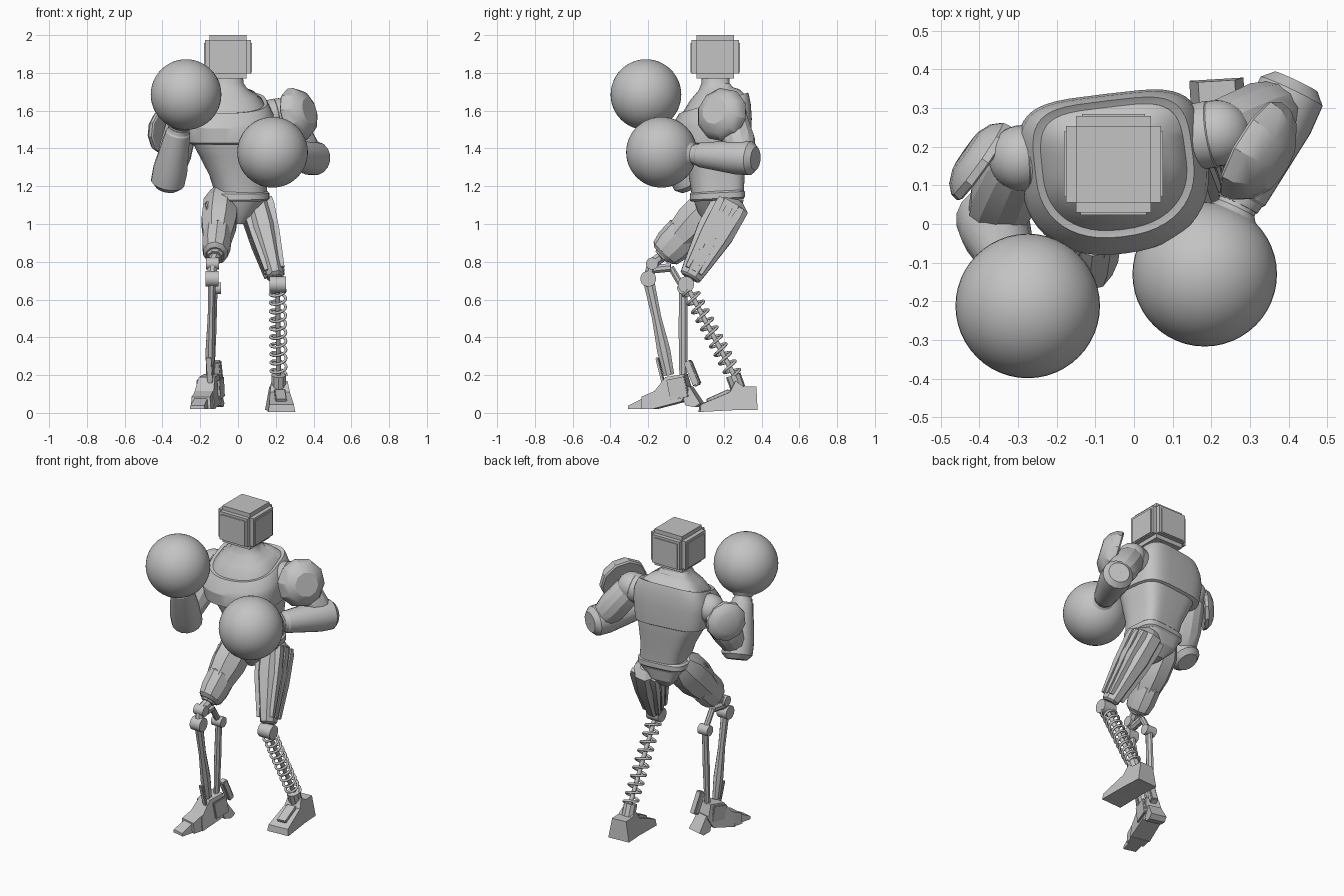
import bpy, bmesh, math
from mathutils import Vector, Matrix

cube = bpy.data.objects.get("Cube")
if cube:
    bpy.data.objects.remove(cube, do_unlink=True)

grey = bpy.data.materials.new("plain grey")
grey.use_nodes = True
grey.diffuse_color = (0.55, 0.55, 0.55, 1)
grey.node_tree.nodes["Principled BSDF"].inputs["Base Color"].default_value = (0.55, 0.55, 0.55, 1)
parts = []


def finish(name, bm):
    bmesh.ops.recalc_face_normals(bm, faces=bm.faces)
    mesh = bpy.data.meshes.new(name)
    bm.to_mesh(mesh)
    bm.free()
    mesh.materials.append(grey)
    obj = bpy.data.objects.new(name, mesh)
    bpy.context.collection.objects.link(obj)
    parts.append(obj)
    return obj


def loft(name, rings):
    """Skin a stack of point rings and cap both ends."""
    bm = bmesh.new()
    rows = [[bm.verts.new(p) for p in ring] for ring in rings]
    n = len(rows[0])
    for a, b in zip(rows, rows[1:]):
        for i in range(n):
            bm.faces.new((a[i], a[(i + 1) % n], b[(i + 1) % n], b[i]))
    bm.faces.new(rows[0])
    bm.faces.new(rows[-1])
    return finish(name, bm)


def frame(a, b):
    w = (b - a).normalized()
    ref = Vector((1, 0, 0)) if abs(w.x) < 0.8 else Vector((0, 1, 0))
    v = w.cross(ref).normalized()
    return v.cross(w), v


def tube(name, a, b, profile, sides=24, wide=1.0):
    """Turned part from a to b; profile holds (fraction, radius)."""
    a, b = Vector(a), Vector(b)
    u, v = frame(a, b)
    angles = [2 * math.pi * (i + 0.5) / sides for i in range(sides)]
    rings = []
    for t, r in profile:
        c = a.lerp(b, t)
        rings.append([c + u * (r * wide * math.cos(k)) + v * (r * math.sin(k)) for k in angles])
    return loft(name, rings)


def rod(name, a, b, r, sides=16):
    return tube(name, a, b, [(0, r), (1, r)], sides)


def ball(name, c, r, seg=32):
    bm = bmesh.new()
    bmesh.ops.create_uvsphere(bm, u_segments=seg, v_segments=seg // 2, radius=r,
                              matrix=Matrix.Translation(c))
    return finish(name, bm)


def box(name, c, size, bevel=0.0, yaw=0.0, pitch=0.0):
    bm = bmesh.new()
    m = (Matrix.Translation(c) @ Matrix.Rotation(yaw, 4, 'Z') @ Matrix.Rotation(pitch, 4, 'X')
         @ Matrix.Diagonal((*size, 1)))
    bmesh.ops.create_cube(bm, size=1, matrix=m)
    if bevel:
        bmesh.ops.bevel(bm, geom=bm.edges[:], offset=bevel, segments=2, affect='EDGES')
    return finish(name, bm)


def wedge(name, origin, yaw, profile, low, high):
    """Side profile (y, z), given half widths at the floor and at the top."""
    top = max(z for _, z in profile)
    turn = Matrix.Translation(origin) @ Matrix.Rotation(yaw, 4, 'Z')
    sides = []
    for s in (-1, 1):
        sides.append([turn @ Vector((s * (low + (high - low) * z / top), y, z)) for y, z in profile])
    return loft(name, sides)


def body(name, rows, yaw=0.12):
    """Torso shell: rows of (z, x, y, half width, half depth, tilt), flatter at the back."""
    rings = []
    for z, x, y, rx, ry, tilt in rows:
        ring = []
        for i in range(48):
            k = 2 * math.pi * i / 48
            c, s = math.cos(k), math.sin(k)
            e = 2 / 4.2 if s > 0 else 2 / 2.3
            p = Vector((math.copysign(abs(c) ** e, c) * rx, math.copysign(abs(s) ** e, s) * ry, 0))
            p = Matrix.Rotation(yaw, 3, 'Z') @ p
            ring.append(Vector((x + p.x, y + p.y, z + tilt * p.y)))
        rings.append(ring)
    return loft(name, rings)


# Head: bevelled block with a thin raised panel on four sides
hx, hy, hz = -0.053, 0.155, 1.885
box("head", (hx, hy, hz), (0.246, 0.25, 0.23), 0.026)
for s in (-1, 1):
    box("head_side_panel", (hx + s * 0.12, hy, hz - 0.005), (0.016, 0.18, 0.17), 0.006)
    box("head_face_panel", (hx, hy + s * 0.122, hz - 0.005), (0.175, 0.016, 0.17), 0.006)
box("brow_seam", (hx, hy - 0.128, hz + 0.07), (0.17, 0.008, 0.006))

# Torso
body("neck", [(1.58, -0.05, 0.14, 0.205, 0.175, 0.3), (1.64, -0.05, 0.145, 0.185, 0.158, 0.28),
              (1.685, -0.05, 0.15, 0.145, 0.125, 0.22), (1.715, -0.05, 0.155, 0.1, 0.088, 0.1),
              (1.745, -0.05, 0.155, 0.08, 0.073, 0), (1.79, -0.05, 0.155, 0.074, 0.07, 0)])
body("chest", [(1.42, -0.045, 0.13, 0.205, 0.185, 0), (1.43, -0.045, 0.13, 0.228, 0.202, 0),
               (1.53, -0.05, 0.13, 0.243, 0.208, 0.12), (1.58, -0.05, 0.133, 0.237, 0.2, 0.25),
               (1.625, -0.05, 0.14, 0.215, 0.184, 0.3), (1.64, -0.05, 0.143, 0.205, 0.177, 0.3),
               (1.635, -0.05, 0.143, 0.187, 0.162, 0.3)])
body("abdomen", [(1.16, 0.02, 0.165, 0.135, 0.135, 0), (1.26, 0.0, 0.16, 0.147, 0.145, 0),
                 (1.36, -0.02, 0.15, 0.178, 0.165, 0), (1.44, -0.035, 0.14, 0.205, 0.18, 0),
                 (1.5, -0.04, 0.135, 0.21, 0.185, 0)])
body("belt", [(1.125, 0.01, 0.163, 0.143, 0.133, 0.05), (1.135, 0.01, 0.163, 0.155, 0.142, 0.05),
              (1.165, 0.01, 0.163, 0.155, 0.142, 0.05), (1.175, 0.01, 0.163, 0.143, 0.133, 0.05)])
body("pelvis", [(1.0, 0.0, 0.17, 0.03, 0.06, 0), (1.06, 0.0, 0.175, 0.09, 0.11, 0),
                (1.13, 0.01, 0.17, 0.14, 0.13, 0)])

# Arms: shoulder, pad, upper arm, elbow, forearm, cuff, round glove
arms = {
    "left": dict(shoulder=(0.215, 0.235, 1.58), elbow=(0.39, 0.305, 1.35), glove=(0.183, -0.13, 1.38),
                 pad=(0.295, 0.2, 1.575), facing=(0.085, -0.05, 0.025), pad_r=0.145),
    "right": dict(shoulder=(-0.29, 0.17, 1.55), elbow=(-0.365, 0.0, 1.255), glove=(-0.275, -0.212, 1.685),
                  pad=(-0.385, 0.155, 1.49), facing=(-0.05, 0.035, 0.005), pad_r=0.122),
}
for side, d in arms.items():
    sh, el, gl = (Vector(d[k]) for k in ("shoulder", "elbow", "glove"))
    inner = Vector((-0.05, 0.19, 1.53))
    tube(side + "_shoulder_socket", inner.lerp(sh, 0.65), sh, [(0, 0.085), (0.85, 0.088), (1, 0.075)])
    ball(side + "_shoulder", sh, 0.086)
    tube(side + "_upper_arm", sh, el, [(0, 0.07), (0.15, 0.085), (0.6, 0.09), (0.9, 0.075), (1, 0.06)], 12)
    ball(side + "_elbow", el, 0.072, 24)
    p = Vector(d["pad"])
    r = d["pad_r"]
    tube(side + "_shoulder_pad", p, p + Vector(d["facing"]),
         [(0, r * 0.94), (0.08, r), (0.4, r * 0.97), (0.75, r * 0.8), (1, r * 0.5)], 10)
    reach = (gl - el).normalized()
    start, end = el - reach * 0.07, gl - reach * 0.2
    tube(side + "_forearm", start, end,
         [(0, 0.062), (0.08, 0.09), (0.3, 0.092), (0.92, 0.066), (0.94, 0.06), (1, 0.056)], 16)
    tube(side + "_cuff", end - reach * 0.03, gl - reach * 0.13,
         [(0, 0.05), (0.4, 0.052), (0.65, 0.072), (1, 0.125)])
    ball(side + "_glove", gl, 0.187, 48)

# Left leg: ribbed thigh, knee hub, spring shin, blocky foot
hip, knee, ankle = Vector((0.095, 0.24, 1.11)), Vector((0.21, 0.0, 0.68)), Vector((0.215, 0.26, 0.19))
tube("left_thigh", hip, knee, [(-0.05, 0.06), (0.02, 0.11), (0.35, 0.11), (0.8, 0.072),
                               (0.9, 0.062), (0.92, 0.045)], 8, 0.75)
u, v = frame(hip, knee)
for k in (-1, 0, 1):
    for s in (-1, 1):
        off = u * (s * 0.068) + v * (k * 0.06)
        tube("left_thigh_rib", hip.lerp(knee, 0.03) + off, hip.lerp(knee, 0.85) + off * 0.65,
             [(0, 0.02), (0.1, 0.028), (0.5, 0.028), (1, 0.014)], 4)
rod("left_knee_hub", knee - Vector((0.043, 0, 0)), knee + Vector((0.043, 0, 0)), 0.043)
rod("left_shin_rod", knee, ankle, 0.013)
curve = bpy.data.curves.new("left_shin_spring", 'CURVE')
curve.dimensions = '3D'
curve.bevel_depth = 0.0075
curve.bevel_resolution = 2
line = curve.splines.new('POLY')
turns, steps = 10, 16
line.points.add(turns * steps)
u, v = frame(knee, ankle)
for i, pt in enumerate(line.points):
    k = 2 * math.pi * i / steps
    c = knee.lerp(ankle, 0.06 + 0.92 * i / (turns * steps))
    pt.co = (*(c + (u * math.cos(k) + v * math.sin(k)) * 0.041), 1)
curve.materials.append(grey)
bpy.context.collection.objects.link(bpy.data.objects.new("left_shin_spring", curve))
rod("left_ankle", ankle + Vector((0, -0.01, 0.01)), ankle + Vector((0, 0.015, -0.06)), 0.04, 10)
wedge("left_foot", (0.22, 0.26, 0), 0.06,
      [(-0.19, 0.005), (-0.185, 0.045), (-0.03, 0.11), (0.0, 0.17), (0.04, 0.14),
       (0.11, 0.14), (0.115, 0.015), (0.0, 0.015)], 0.073, 0.042)
box("left_foot_ridge", (0.225, 0.17, 0.09), (0.06, 0.13, 0.02), 0.004, 0.06, 0.42)

# Right leg: thigh with knee armour, twin-rod shin, pointed foot
hip, knee = Vector((-0.09, 0.135, 1.1)), Vector((-0.122, -0.13, 0.825))
tube("right_thigh", hip, knee, [(-0.2, 0.08), (0, 0.115), (0.35, 0.115), (0.6, 0.096),
                                (0.95, 0.06), (1, 0.045)], 8, 0.86)
tube("right_knee_armour", hip.lerp(knee, 0.5), hip.lerp(knee, 0.97),
     [(0, 0.085), (0.1, 0.102), (0.6, 0.1), (0.9, 0.086), (1, 0.064)], 10, 0.78)
box("right_thigh_plate", (-0.115, 0.0, 1.045), (0.1, 0.19, 0.03), 0.006, 0.15, 0.8)
upper, front, back, ankle = (Vector(p) for p in ((-0.135, -0.18, 0.79), (-0.138, -0.2, 0.71),
                                                 (-0.125, -0.015, 0.66), (-0.15, -0.06, 0.2)))
rear = Vector((-0.13, -0.08, 0.77))
half = Vector((0.034, 0, 0))
for name, p, r in (("right_knee_hub", upper, 0.032), ("right_front_hub", front, 0.042),
                   ("right_rear_hub", back, 0.032)):
    rod(name, p - half, p + half, r)
rod("right_knee_link", upper, front, 0.027, 8)
rod("right_knee_arm", knee, upper, 0.03, 8)
rod("right_rear_link", rear, back, 0.018, 8)
rod("right_knee_bridge", front + Vector((0, 0.02, 0.05)), rear, 0.024, 8)
tube("right_front_rod", front, ankle + Vector((0, -0.03, 0)),
     [(0, 0.032), (0.4, 0.027), (0.75, 0.038), (1, 0.03)], 8, 0.7)
tube("right_rear_rod", back, ankle + Vector((0.01, 0.045, 0)), [(0, 0.024), (0.5, 0.026), (1, 0.022)], 8, 0.75)
place, yaw = (-0.15, -0.04, 0.02), -0.25
wedge("right_foot_instep", place, yaw, [(-0.13, 0.0), (-0.13, 0.08), (-0.06, 0.17), (0.04, 0.185),
                                        (0.065, 0.1), (0.03, 0.04)], 0.062, 0.042)
wedge("right_foot_middle", place, yaw, [(-0.19, 0.0), (-0.19, 0.065), (-0.12, 0.095), (-0.12, 0.0)], 0.055, 0.048)
wedge("right_foot_toe", place, yaw, [(-0.265, 0.0), (-0.265, 0.018), (-0.19, 0.055), (-0.18, 0.0)], 0.04, 0.035)
wedge("right_foot_heel", place, yaw, [(0.02, 0.1), (0.07, 0.12), (0.13, 0.03), (0.1, 0.01), (0.05, 0.02)], 0.05, 0.04)
for s in (-1, 1):
    box("right_foot_side_plate", (-0.145 + s * 0.055, -0.045, 0.13), (0.014, 0.1, 0.11), 0.004, yaw, 0.2)
box("right_heel_fin", (-0.107, 0.035, 0.21), (0.045, 0.04, 0.14), 0.006, yaw, 0.4)
box("right_instep_spike", (-0.15, -0.135, 0.22), (0.03, 0.014, 0.15), 0.003, yaw, 0.25)

# Smooth round parts, keep facets crisp
bpy.ops.object.select_all(action='DESELECT')
for obj in parts:
    obj.select_set(True)
bpy.context.view_layer.objects.active = parts[0]
bpy.ops.object.shade_smooth_by_angle(angle=math.radians(28))
